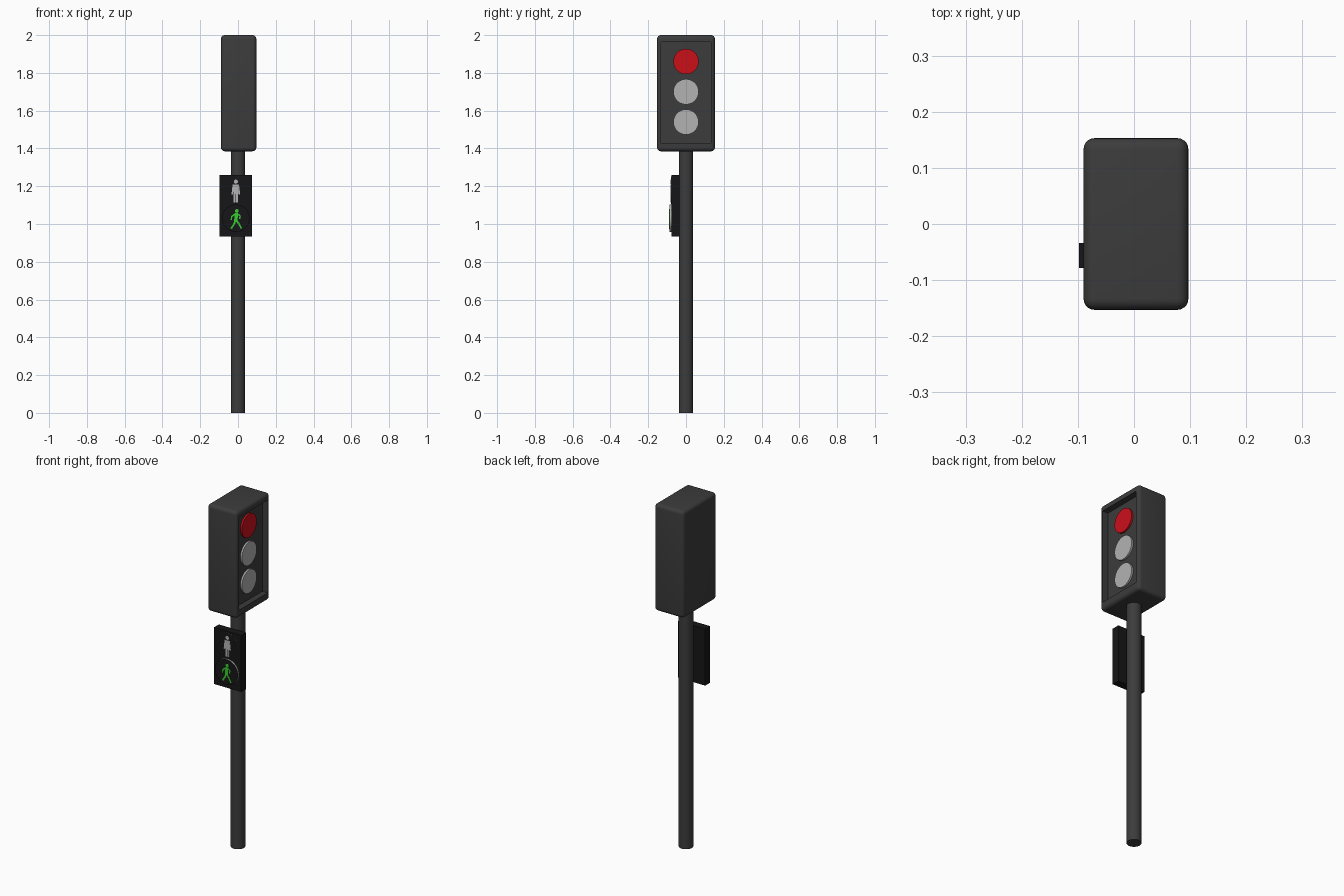
import bpy, bmesh, math
from mathutils import Matrix, Vector

if "Cube" in bpy.data.objects:
    bpy.data.objects.remove(bpy.data.objects["Cube"])


def material(name, rgb):
    m = bpy.data.materials.new(name)
    m.diffuse_color = (*rgb, 1)
    m.use_nodes = True
    m.node_tree.nodes["Principled BSDF"].inputs["Base Color"].default_value = m.diffuse_color
    return m


DARK = material("dark_grey", (0.045, 0.045, 0.045))
BLACK = material("black", (0.008, 0.008, 0.009))
PALE = material("unlit_grey", (0.45, 0.45, 0.45))
RED = material("red", (0.6, 0.005, 0.01))
GREEN = material("green", (0.04, 0.6, 0.03))


def finish(name, bm, *mats, smooth=True):
    bmesh.ops.recalc_face_normals(bm, faces=bm.faces[:])
    mesh = bpy.data.meshes.new(name)
    bm.to_mesh(mesh)
    bm.free()
    ob = bpy.data.objects.new(name, mesh)
    bpy.context.collection.objects.link(ob)
    for m in mats:
        mesh.materials.append(m)
    if smooth:
        bpy.ops.object.select_all(action='DESELECT')
        ob.select_set(True)
        bpy.context.view_layer.objects.active = ob
        bpy.ops.object.shade_smooth_by_angle(angle=math.radians(35))
    return ob


def add_box(bm, lo, hi):
    lo, hi = Vector(lo), Vector(hi)
    mat = Matrix.Translation((lo + hi) / 2) @ Matrix.Diagonal((*(hi - lo), 1))
    bmesh.ops.create_cube(bm, size=1, matrix=mat)


def add_cylinder(bm, start, end, radius, sides=48):
    start, end = Vector(start), Vector(end)
    d = end - start
    mat = Matrix.Translation((start + end) / 2) @ d.to_track_quat('Z', 'Y').to_matrix().to_4x4()
    bmesh.ops.create_cone(bm, cap_ends=True, segments=sides, radius1=radius,
                          radius2=radius, depth=d.length, matrix=mat)


def figure(name, head, strokes, y_front, y_back, mat):
    """Flat pictogram: a round head plus straight limbs (x0, z0, x1, z1, width)."""
    bm = bmesh.new()
    add_cylinder(bm, (head[0], y_back, head[1]), (head[0], y_front, head[1]), head[2], 24)
    for x0, z0, x1, z1, w in strokes:
        d = Vector((x1 - x0, 0, z1 - z0))
        rot = Matrix.Rotation(math.atan2(d.x, d.z), 4, 'Y')
        size = Matrix.Diagonal((w, y_back - y_front, d.length, 1))
        loc = Matrix.Translation(((x0 + x1) / 2, (y_front + y_back) / 2, (z0 + z1) / 2))
        bmesh.ops.create_cube(bm, size=1, matrix=loc @ rot @ size)
    finish(name, bm, mat, smooth=False)


# Pole
bm = bmesh.new()
add_cylinder(bm, (0, 0, 0), (0, 0, 1.4), 0.038)
finish("pole", bm, DARK)

# Signal housing: rounded box with a recessed panel on the +x side
bm = bmesh.new()
add_box(bm, (-0.09, -0.153, 1.385), (0.097, 0.153, 2.0))
bmesh.ops.bevel(bm, geom=bm.edges[:], offset=0.02, segments=5, profile=0.5, affect='EDGES')
bm.normal_update()
panel = max((f for f in bm.faces if f.normal.x > 0.99), key=lambda f: f.calc_area())
bmesh.ops.inset_region(bm, faces=[panel], thickness=0.002)
for v in panel.verts:
    v.co.z = min(max(v.co.z, 1.43), 1.963)
ext = bmesh.ops.extrude_discrete_faces(bm, faces=[panel])
for v in ext["faces"][0].verts:
    v.co.x -= 0.035
finish("signal_housing", bm, DARK)

# Three round lamps
for name, z, mat in (("top_lamp", 1.86, RED), ("middle_lamp", 1.70, PALE),
                     ("bottom_lamp", 1.54, PALE)):
    bm = bmesh.new()
    add_cylinder(bm, (0.055, 0, z), (0.072, 0, z), 0.067)
    finish(name, bm, mat)

# Pedestrian signal box
CX = -0.0115
bm = bmesh.new()
add_box(bm, (-0.098, -0.078, 0.935), (0.075, -0.034, 1.26))
finish("pedestrian_box", bm, BLACK, smooth=False)

# Pedestrian lenses: pale rims with black faces
for name, z, y in (("stop_lens", 1.178, -0.0795), ("walk_lens", 1.03, -0.088)):
    bm = bmesh.new()
    add_cylinder(bm, (CX, -0.06, z), (CX, y, z), 0.073)
    bm.normal_update()
    for f in bm.faces:
        f.material_index = 1 if f.normal.y < -0.9 else 0
    finish(name, bm, PALE, BLACK)

# Standing figure, mirrored limbs
limbs = [(CX, 1.209, CX, 1.158, 0.026)]
for s in (-1, 1):
    limbs += [(CX + s * 0.013, 1.209, CX + s * 0.019, 1.157, 0.008),
              (CX + s * 0.007, 1.165, CX + s * 0.007, 1.115, 0.011)]
figure("standing_figure", (CX, 1.224, 0.011), limbs, -0.081, -0.078, PALE)

# Walking figure
figure("walking_figure", (-0.006, 1.069, 0.01), [
    (-0.008, 1.058, -0.012, 1.015, 0.018),
    (-0.013, 1.055, -0.033, 1.040, 0.008),
    (-0.033, 1.042, -0.036, 1.022, 0.007),
    (-0.003, 1.055, 0.012, 1.042, 0.008),
    (0.012, 1.044, 0.008, 1.026, 0.007),
    (-0.014, 1.020, -0.020, 1.000, 0.010),
    (-0.019, 1.003, -0.036, 0.976, 0.009),
    (-0.009, 1.020, 0.004, 1.002, 0.010),
    (0.003, 1.005, 0.018, 0.976, 0.009),
], -0.0895, -0.0865, GREEN)
